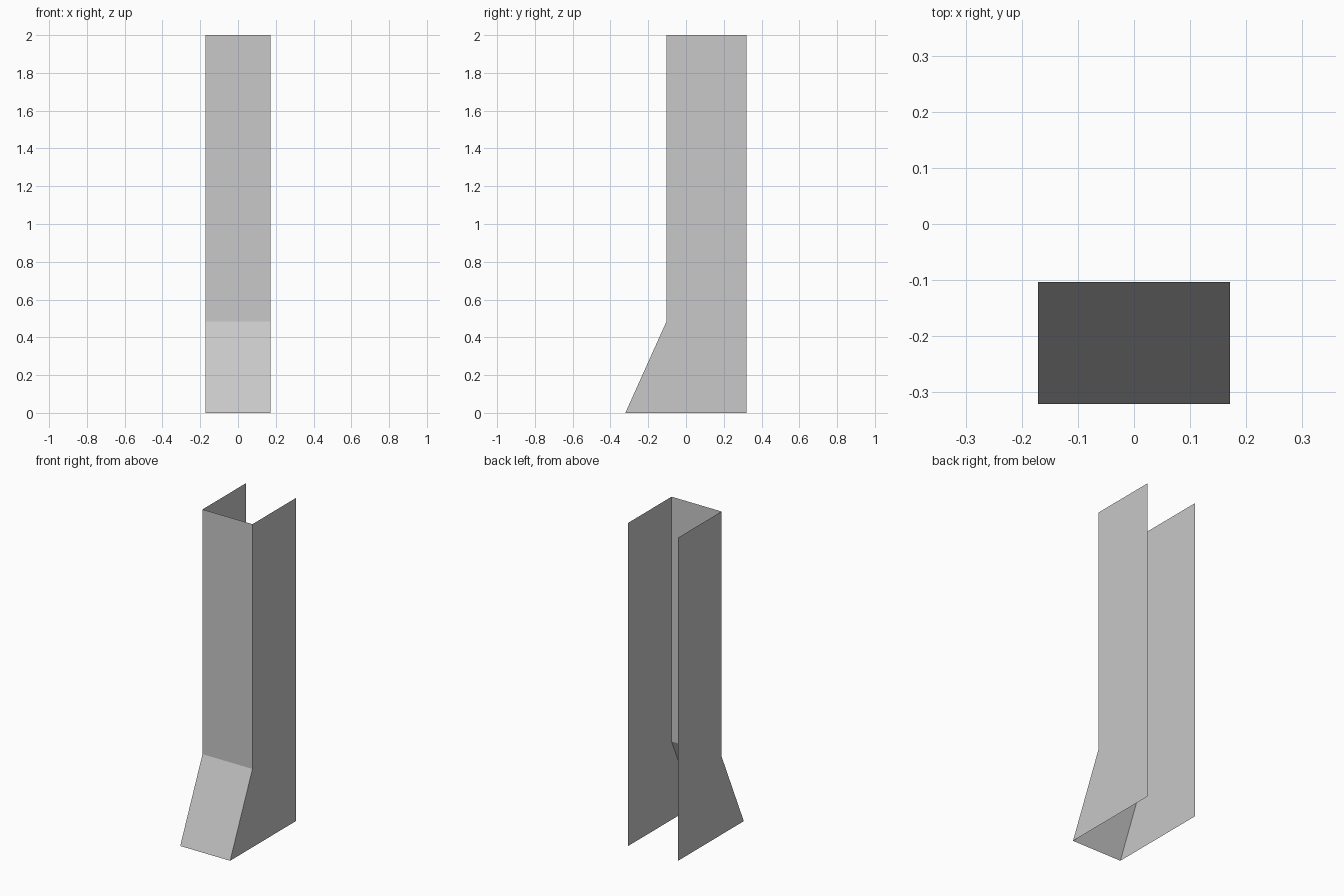
import bpy

# Remove the default cube
cube = bpy.data.objects.get("Cube")
if cube:
    bpy.data.objects.remove(cube, do_unlink=True)

HALF_WIDTH = 0.171
HEIGHT = 2.0
BACK_Y, FRONT_Y, FOOT_Y = 0.321, -0.103, -0.321
FOLD_Z = 0.485

grey = bpy.data.materials.new("light grey")
colour = (0.58, 0.58, 0.58, 1)
grey.use_nodes = True
grey.diffuse_color = colour
grey.node_tree.nodes["Principled BSDF"].inputs["Base Color"].default_value = colour


def sheet(name, corners):
    """A single flat open sheet, wound outwards."""
    mesh = bpy.data.meshes.new(name)
    mesh.from_pydata(corners, [], [list(range(len(corners)))])
    mesh.materials.append(grey)
    obj = bpy.data.objects.new(name, mesh)
    bpy.context.collection.objects.link(obj)


def front_sheet(name, lower, upper):
    """A full-width sheet between two (y, z) points of the side profile."""
    sheet(name, [(-HALF_WIDTH, *lower), (HALF_WIDTH, *lower),
                 (HALF_WIDTH, *upper), (-HALF_WIDTH, *upper)])


# Side profile, from the front foot round to the top front edge
foot, heel = (FOOT_Y, 0), (BACK_Y, 0)
top_back, top_front = (BACK_Y, HEIGHT), (FRONT_Y, HEIGHT)
fold = (FRONT_Y, FOLD_Z)
profile = [foot, heel, top_back, top_front, fold]

# Upright front and flared foot; back, top and bottom stay open
front_sheet("front_panel", fold, top_front)
front_sheet("sloped_foot", foot, fold)

# Side walls
sheet("left_wall", [(HALF_WIDTH, *p) for p in profile])
sheet("right_wall", [(-HALF_WIDTH, *p) for p in reversed(profile)])
